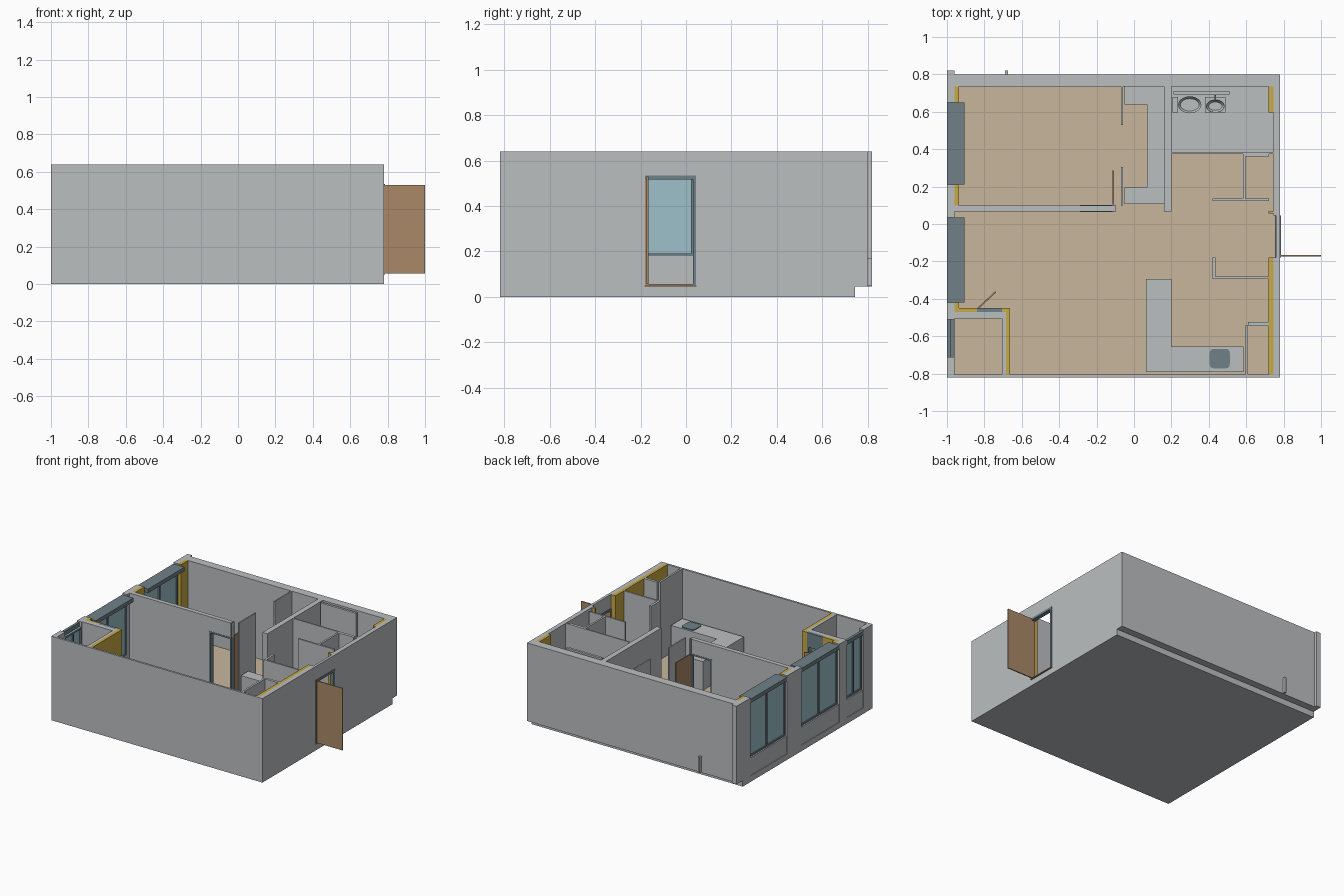
import bpy, bmesh, math
from mathutils import Matrix, Vector


def mat(name, rgb):
    m = bpy.data.materials.new(name)
    m.diffuse_color = (*rgb, 1)
    return m


GREY = mat("wall grey", (0.50, 0.52, 0.53))
FLOOR = mat("floor beige", (0.58, 0.47, 0.34))
GOLD = mat("lining gold", (0.58, 0.40, 0.06))
SLATE = mat("frame slate", (0.16, 0.22, 0.25))
GLASS = mat("window glass", (0.34, 0.53, 0.59))
WOOD = mat("door brown", (0.40, 0.25, 0.14))

F, T = 0.05, 0.64      # floor level, wall top
HEAD, SILL = 0.53, 0.18  # door head, window sill


def boxes(name, material, items):
    """Items are (x0, x1, y0, y1, z0, z1); z defaults to full wall height."""
    bm = bmesh.new()
    for it in items:
        x0, x1, y0, y1, z0, z1 = it if len(it) == 6 else (*it, F, T)
        m = Matrix.Translation(((x0 + x1) / 2, (y0 + y1) / 2, (z0 + z1) / 2))
        m = m @ Matrix.Diagonal((x1 - x0, y1 - y0, z1 - z0, 1))
        bmesh.ops.create_cube(bm, size=1, matrix=m)
    return finish(name, material, bm)


def finish(name, material, bm):
    me = bpy.data.meshes.new(name)
    bm.to_mesh(me)
    bm.free()
    me.materials.append(material)
    ob = bpy.data.objects.new(name, me)
    bpy.context.collection.objects.link(ob)
    return ob


def bowl(name, material, x, y, rx, ry, z0, z1, foot=0.6):
    """Tapered oval bowl."""
    bm = bmesh.new()
    m = Matrix.Translation((x, y, (z0 + z1) / 2)) @ Matrix.Diagonal((rx, ry, z1 - z0, 1))
    bmesh.ops.create_cone(bm, cap_ends=True, segments=24, radius1=foot, radius2=1,
                          depth=1, matrix=m)
    top = max(bm.faces, key=lambda f: f.calc_center_median().z)
    bmesh.ops.inset_region(bm, faces=[top], thickness=0.012)
    bmesh.ops.translate(bm, verts=top.verts, vec=(0, 0, -0.02))
    return finish(name, material, bm)


# Base slab and floor finishes
boxes("base_slab", GREY, [(-1, 0.78, -0.82, 0.745, 0, F - 0.005)])
boxes("floor", FLOOR, [(-0.97, 0.77, -0.81, 0.74, F - 0.005, F)])
boxes("bathroom_floor", GREY, [(0.2, 0.745, 0.38, 0.735, F, F + 0.006)])

# Outer shell
boxes("back_wall", GREY, [(-1, 0.78, 0.735, 0.80, F - 0.005, T)])
boxes("front_wall", GREY, [(-1, 0.78, -0.82, -0.805, F - 0.005, T)])
boxes("right_wall", GREY, [
    (0.745, 0.78, -0.805, -0.18, F - 0.005, T), (0.745, 0.78, 0.045, 0.735, F - 0.005, T),
    (0.76, 0.78, -0.18, 0.045, HEAD, T)])
boxes("left_columns", GREY, [
    (-1, -0.96, y0, y1, F - 0.005, T)
    for y0, y1 in [(0.65, 0.735), (0.035, 0.21), (-0.51, -0.42), (-0.805, -0.71)]])
boxes("corner_post", GREY, [(-1, -0.96, 0.80, 0.82, F - 0.005, T)])
boxes("back_stub", GREY, [(-0.69, -0.675, 0.80, 0.82, F, 0.17)])

# Windows: parapet, frame, mullion and glass
for i, (y0, y1, depth) in enumerate([(0.21, 0.65, 0.095), (-0.42, 0.035, 0.095),
                                     (-0.71, -0.51, 0.02)]):
    n = f"window_{i + 1}"
    mid, t = (y0 + y1) / 2, 0.012
    xf = -0.985
    boxes(n + "_parapet", GREY, [(-0.995, -0.96, y0, y1, F - 0.005, SILL)])
    boxes(n + "_head", SLATE, [(-1, -1 + depth, y0, y1, 0.60, 0.63)])
    boxes(n + "_frame", SLATE, [
        (xf, xf + 0.025, y0, y0 + t, SILL, 0.6), (xf, xf + 0.025, y1 - t, y1, SILL, 0.6),
        (xf, xf + 0.025, mid - t / 2, mid + t / 2, SILL, 0.6),
        (xf, xf + 0.025, y0, y1, SILL, SILL + t), (xf, xf + 0.025, y0, y1, 0.588, 0.6)])
    boxes(n + "_glass", GLASS, [(xf + 0.009, xf + 0.015, y0, y1, SILL, 0.6)])

# Gold wall lining
boxes("wall_lining", GOLD, [
    (0.72, 0.745, -0.805, -0.20), (0.72, 0.76, -0.20, -0.18), (0.72, 0.76, 0.055, 0.07),
    (0.72, 0.745, 0.595, 0.735),
    (-0.96, -0.935, 0.65, 0.735), (-0.96, -0.935, 0.10, 0.21),
    (-0.96, -0.935, -0.45, -0.42)])

# Bedroom partition with its doorway
boxes("bedroom_wall", GREY, [
    (-0.96, -0.29, 0.067, 0.10), (-0.29, -0.10, 0.067, 0.10, HEAD, T),
    (-0.07, -0.06, 0.10, 0.305), (-0.07, -0.06, 0.53, 0.735),
    (0.16, 0.20, 0.067, 0.735)])
boxes("bedroom_door_frame", SLATE, [
    (-0.29, -0.278, 0.065, 0.102, F, HEAD), (-0.115, -0.10, 0.065, 0.102, F, T),
    (-0.29, -0.10, 0.065, 0.102, HEAD - 0.012, HEAD)])
boxes("bedroom_door", WOOD, [(-0.115, -0.107, 0.105, 0.285, F + 0.005, HEAD)])

# Low wardrobe units around the bedroom niche
boxes("wardrobe", GREY, [
    (0.07, 0.16, 0.107, 0.735, F, 0.24), (-0.05, 0.07, 0.64, 0.735, F, 0.24),
    (-0.05, 0.07, 0.107, 0.195, F, 0.24)])

# Bathroom and hall partitions
boxes("bathroom_wall", GREY, [(0.20, 0.745, 0.375, 0.385)])
boxes("bathroom_panel", GREY, [(0.21, 0.51, 0.692, 0.71)])
boxes("hall_walls", GREY, [
    (0.583, 0.597, 0.135, 0.375), (0.42, 0.722, 0.122, 0.135), (0.597, 0.722, 0.362, 0.375),
    (0.42, 0.722, -0.293, -0.28), (0.42, 0.437, -0.28, -0.18)])
boxes("pantry_walls", GREY, [(0.595, 0.61, -0.805, -0.54), (0.61, 0.72, -0.545, -0.525)])

# Corner closet with lined walls
boxes("closet_walls", GREY, [
    (-0.705, -0.685, -0.805, -0.505), (-0.96, -0.84, -0.505, -0.47),
    (-0.84, -0.685, -0.505, -0.47, HEAD, T)])
boxes("closet_lining", GOLD, [
    (-0.685, -0.662, -0.805, -0.45), (-0.96, -0.84, -0.47, -0.45),
    (-0.705, -0.685, -0.47, -0.45)])
boxes("closet_door_frame", SLATE, [
    (-0.84, -0.828, -0.472, -0.448, F, T), (-0.717, -0.705, -0.472, -0.448, F, T),
    (-0.84, -0.705, -0.472, -0.448, HEAD, T)])
closet_door = boxes("closet_door", WOOD, [(0, 0.13, -0.004, 0.004, F + 0.005, HEAD)])
closet_door.location = (-0.835, -0.452, 0)
closet_door.rotation_euler.z = math.radians(43)

# Entrance
boxes("entry_frame", SLATE, [
    (0.755, 0.785, 0.03, 0.045, F, HEAD), (0.755, 0.785, -0.18, 0.045, HEAD - 0.012, HEAD + 0.005)])
boxes("entry_jamb", WOOD, [(0.755, 0.785, -0.18, -0.168, F, HEAD),
                           (0.755, 0.785, -0.168, 0.03, F, F + 0.006)])
boxes("entry_door", WOOD, [(0.782, 1.0, -0.173, -0.165, 0.057, HEAD)])

# Kitchen counter and hob
boxes("kitchen_counter", GREY, [
    (0.065, 0.20, -0.79, -0.295, F, 0.27), (0.20, 0.585, -0.79, -0.655, F, 0.27)])
sink = boxes("kitchen_sink", SLATE, [(0.405, 0.512, -0.772, -0.668, 0.27, 0.276)])
bev = sink.modifiers.new("round_corners", "BEVEL")
bev.width, bev.segments, bev.affect = 0.02, 4, "EDGES"
bev.limit_method = "WEIGHT"
w = sink.data.attributes.new("bevel_weight_edge", "FLOAT", "EDGE")
for e in sink.data.edges:
    a, b = (sink.data.vertices[v].co for v in e.vertices)
    w.data[e.index].value = 1.0 if abs(a.z - b.z) > 0.003 else 0.0
bev.use_clamp_overlap = False

# Bathroom fixtures
boxes("toilet_tank", GREY, [(0.205, 0.235, 0.595, 0.68, F, 0.22)])
bowl("toilet_bowl", GREY, 0.298, 0.637, 0.062, 0.045, F, 0.16)
boxes("basin_cabinet", GREY, [(0.38, 0.49, 0.595, 0.68, F, 0.2)])
bowl("basin", GREY, 0.435, 0.63, 0.048, 0.034, 0.19, 0.225)
boxes("basin_tap", SLATE, [(0.431, 0.439, 0.66, 0.69, 0.24, 0.25),
                           (0.431, 0.439, 0.68, 0.69, 0.2, 0.24)])
